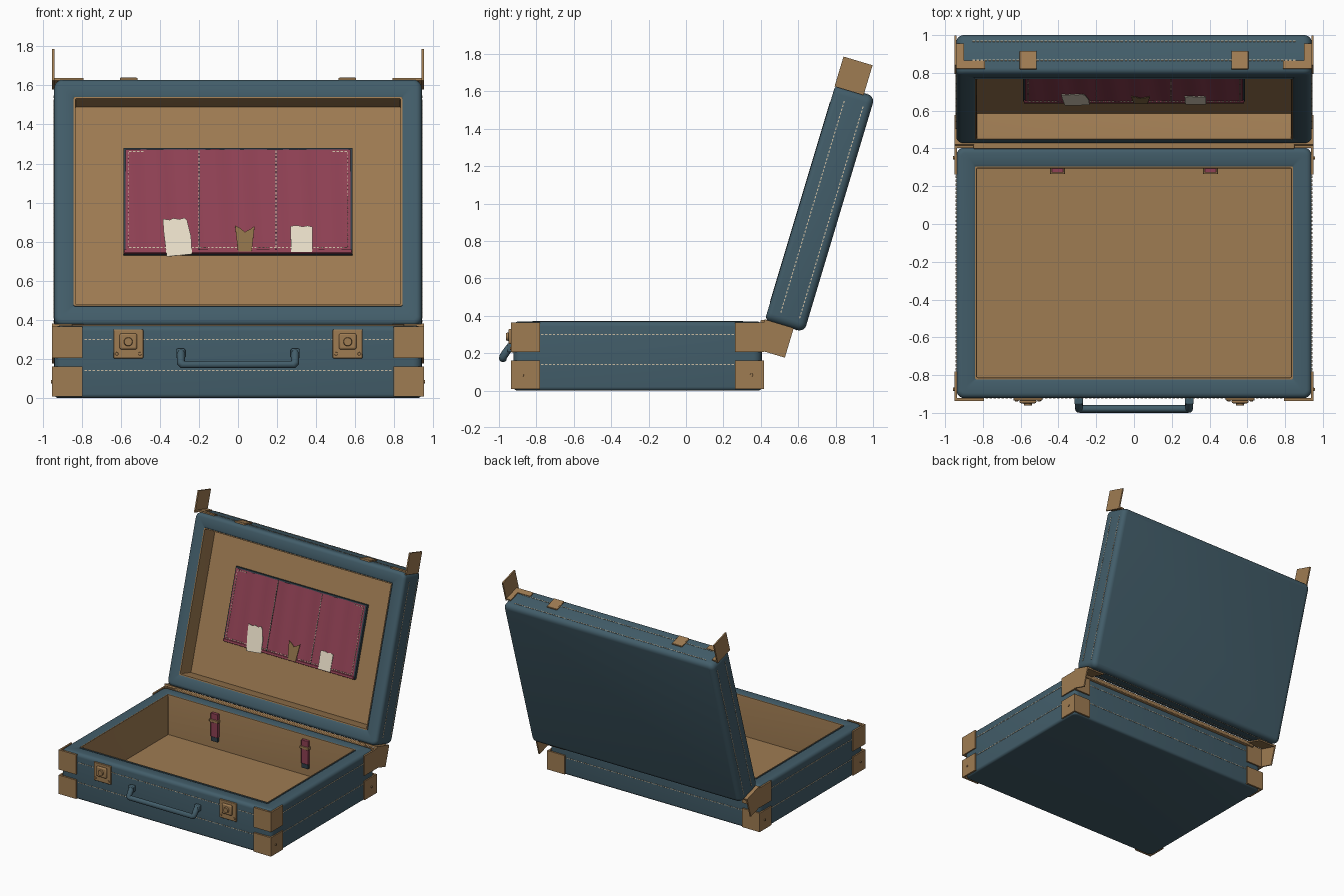
import bpy, bmesh, math
from mathutils import Matrix, Vector

if "Cube" in bpy.data.objects:
    bpy.data.objects.remove(bpy.data.objects["Cube"])


def material(name, r, g, b):
    m = bpy.data.materials.new(name)
    m.diffuse_color = (r, g, b, 1)
    m.use_nodes = True
    m.node_tree.nodes["Principled BSDF"].inputs["Base Color"].default_value = m.diffuse_color
    return m


TEAL = material("teal_leather", 0.055, 0.110, 0.143)
TAN = material("tan_leather", 0.345, 0.200, 0.085)
RED = material("wine_cloth", 0.275, 0.052, 0.088)
CREAM = material("cream_paper", 0.80, 0.72, 0.57)
THREAD = material("thread", 0.58, 0.50, 0.36)
DARK = material("dark_trim", 0.03, 0.05, 0.065)
BROWN = material("brown_ticket", 0.265, 0.16, 0.065)

# Lid frame: local y runs up the lid, local z points out of its open side
T = math.radians(16.7)
s, c = math.sin(T), math.cos(T)
LID = Matrix(((1, 0, 0, 0), (0, s, -c, 0.632), (0, c, s, 0.312), (0, 0, 0, 1)))
BASE = Matrix.Identity(4)


def finish(name, bm, mats, M=BASE, bevel=0, smooth=True):
    bmesh.ops.recalc_face_normals(bm, faces=bm.faces)
    me = bpy.data.meshes.new(name)
    bm.to_mesh(me)
    bm.free()
    me.transform(M)
    for m in mats:
        me.materials.append(m)
    ob = bpy.data.objects.new(name, me)
    bpy.context.collection.objects.link(ob)
    if bevel:
        b = ob.modifiers.new("bevel", "BEVEL")
        b.width, b.segments = bevel, 2
    if smooth:
        bpy.ops.object.select_all(action='DESELECT')
        ob.select_set(True)
        bpy.context.view_layer.objects.active = ob
        bpy.ops.object.shade_smooth_by_angle(angle=math.radians(35))
    return ob


def boxes(name, items, mat, M=BASE, bevel=0):
    """One mesh of boxes given as (x0, x1, y0, y1, z0, z1)."""
    bm = bmesh.new()
    for x0, x1, y0, y1, z0, z1 in items:
        mid = Matrix.Translation(((x0 + x1) / 2, (y0 + y1) / 2, (z0 + z1) / 2))
        size = Matrix.Diagonal((abs(x1 - x0), abs(y1 - y0), abs(z1 - z0), 1))
        bmesh.ops.create_cube(bm, size=1, matrix=mid @ size)
    return finish(name, bm, [mat], M, bevel, bevel > 0)


def both(items):
    """Add the copies mirrored in x."""
    return items + [(-b, -a, y0, y1, z0, z1) for a, b, y0, y1, z0, z1 in items]


def cylinders(name, items, mat, axis, depth, M=BASE):
    bm = bmesh.new()
    rot = Vector((0, 0, 1)).rotation_difference(Vector(axis)).to_matrix().to_4x4()
    for p, r in items:
        bmesh.ops.create_cone(bm, cap_ends=True, segments=20, radius1=r, radius2=r * 0.85,
                              depth=depth, matrix=Matrix.Translation(p) @ rot)
    return finish(name, bm, [mat], M)


def plate(name, pts, z, mat, M, thick=0.004):
    """Flat cut-out whose upper end leans forward a little."""
    bm = bmesh.new()
    f = bm.faces.new([bm.verts.new((x, y, z)) for x, y in pts])
    r = bmesh.ops.extrude_face_region(bm, geom=[f])
    for v in r["geom"]:
        if isinstance(v, bmesh.types.BMVert):
            v.co.z += thick
    return finish(name, bm, [mat], M, smooth=False)


def shell(name, hx, y0, y1, h, rnd, inset, floor, M):
    """Open tray lofted from rounded rectangles: leather outside, lining inside."""
    prof = []
    for i in range(6):
        a = math.pi / 2 * i / 5
        prof.append((rnd * (1 - math.sin(a)), rnd * (1 - math.cos(a)), 0))
    for i in range(6):
        a = math.pi / 2 * i / 5
        prof.append((0.028 * (1 - math.cos(a)), h - 0.028 * (1 - math.sin(a)), 0))
    prof += [(inset - 0.02, h, 0), (inset - 0.008, h - 0.006, 0), (inset - 0.008, h + 0.002, 1),
             (inset, h + 0.002, 1), (inset + 0.002, h - 0.012, 1),
             (inset + 0.002, floor, 1)]
    bm = bmesh.new()
    rings = []
    for ins, z, _ in prof:
        r = max(0.045 - ins, 0.006)
        ring = []
        for k, (sx, sy) in enumerate(((1, 1), (-1, 1), (-1, -1), (1, -1))):
            cx = sx * (hx - ins - r)
            cy = (y1 - ins - r) if sy > 0 else (y0 + ins + r)
            for j in range(6):
                a = math.pi / 2 * (k + j / 5)
                ring.append(bm.verts.new((cx + r * math.cos(a), cy + r * math.sin(a), z)))
        rings.append(ring)
    bm.faces.new(rings[0])
    bm.faces.new(rings[-1]).material_index = 1
    for i in range(len(rings) - 1):
        n = len(rings[i])
        for j in range(n):
            f = bm.faces.new((rings[i][j], rings[i][(j + 1) % n],
                              rings[i + 1][(j + 1) % n], rings[i + 1][j]))
            f.material_index = prof[i + 1][2] and prof[i][2]
    return finish(name, bm, [TEAL, TAN], M)


def stitches(name, runs, M=BASE, pitch=0.021, w=0.003):
    """Rows of small dashes between point pairs."""
    out = []
    for a, b in runs:
        a, b = Vector(a), Vector(b)
        n = int((b - a).length / pitch)
        d = (b - a).normalized()
        e = [w + 0.0035 * abs(t) for t in d]
        for i in range(n):
            p = a + (b - a) * ((i + 0.5) / n)
            out.append((p.x - e[0], p.x + e[0], p.y - e[1], p.y + e[1], p.z - e[2], p.z + e[2]))
    return boxes(name, out, THREAD, M)


# Trays
shell("base_tray", 0.941, -0.922, 0.405, 0.37, 0.02, 0.108, 0.05, BASE)
shell("lid_tray", 0.941, 0.0, 1.316, 0.22, 0.038, 0.108, 0.082, LID)
boxes("hinge_strip", [(-0.85, 0.85, 0.398, 0.432, 0.345, 0.377)], TAN, bevel=0.005)

# Stitch rows
base_runs = []
for z in (0.14, 0.30):
    base_runs += [((-0.79, y, z), (0.79, y, z)) for y in (-0.922, 0.405)]
    base_runs += [((x, -0.78, z), (x, 0.26, z)) for x in (-0.941, 0.941)]
stitches("base_stitching", base_runs)
lid_runs = []
for z in (0.045, 0.15):
    lid_runs += [((-0.86, y, z), (0.86, y, z)) for y in (0.0, 1.316)]
    lid_runs += [((x, 0.06, z), (x, 1.25, z)) for x in (-0.941, 0.941)]
stitches("lid_stitching", lid_runs, LID)

# Corner guards on the base, in two tiers
guards = []
for z0, z1 in ((0.008, 0.16), (0.205, 0.365)):
    guards += [(0.938, 0.951, -0.936, -0.78, z0, z1), (0.795, 0.951, -0.936, -0.92, z0, z1),
               (0.938, 0.951, 0.262, 0.417, z0, z1), (0.795, 0.951, 0.403, 0.417, z0, z1)]
boxes("base_corner_guards", both(guards), TAN)
cylinders("corner_rivets", [((x, y, 0.083), 0.009) for x in (-0.951, 0.951)
                            for y in (-0.875, 0.35)], TAN, (1, 0, 0), 0.012)

# Corner guards on the lid, with tabs past its ends
boxes("lid_corner_guards", both([
    (0.940, 0.951, 1.305, 1.472, 0.06, 0.222), (0.79, 0.948, 1.312, 1.324, 0.152, 0.198),
    (0.90, 0.948, 1.312, 1.324, 0.06, 0.198),
    (0.940, 0.951, -0.16, 0.005, 0.06, 0.222),
    (0.79, 0.948, -0.01, 0.004, 0.06, 0.222)]), TAN, LID)

# Latches
boxes("latch_plates", both([(0.485, 0.638, -0.935, -0.918, 0.203, 0.35)]), TAN, bevel=0.004)
boxes("latch_blocks", both([(0.517, 0.606, -0.950, -0.93, 0.248, 0.33)]), TAN, bevel=0.009)
cylinders("latch_buttons", [((x, -0.952, 0.288), 0.024) for x in (-0.5615, 0.5615)],
          TAN, (0, -1, 0), 0.02)
cylinders("latch_rivets", [((m * x, -0.936, 0.226), 0.009) for m in (-1, 1)
                           for x in (0.502, 0.621)], TAN, (0, -1, 0), 0.01)
boxes("lid_catches", both([(0.515, 0.605, 1.310, 1.327, 0.10, 0.20)]), TAN, LID, 0.004)

# Handle swept along a bent path
cu = bpy.data.curves.new("handle", 'CURVE')
cu.dimensions, cu.bevel_depth, cu.bevel_resolution = '3D', 0.021, 4
cu.use_fill_caps = True
half = [(-0.292, -0.94, 0.234), (-0.292, -0.962, 0.205), (-0.292, -0.978, 0.18), (-0.284, -0.979, 0.171)]
path = half + [(-x, y, z) for x, y, z in reversed(half)]
sp = cu.splines.new('POLY')
sp.points.add(len(path) - 1)
for p, q in zip(sp.points, path):
    p.co = (*q, 1)
cu.materials.append(TEAL)
hob = bpy.data.objects.new("handle", cu)
bpy.context.collection.objects.link(hob)
bpy.ops.object.select_all(action='DESELECT')
hob.select_set(True)
bpy.context.view_layer.objects.active = hob
bpy.ops.object.convert(target='MESH')
bpy.ops.object.shade_smooth_by_angle(angle=math.radians(50))
boxes("handle_mounts", both([(0.27, 0.316, -0.955, -0.918, 0.205, 0.252)]), TEAL, bevel=0.006)

# Straps on the inner back wall of the base
boxes("inner_straps", both([(0.374, 0.436, 0.272, 0.297, 0.15, 0.34)]), RED, bevel=0.003)
boxes("strap_tips", both([(0.376, 0.434, 0.273, 0.297, 0.115, 0.15)]), DARK)
boxes("strap_buckles", both([(0.366, 0.444, 0.264, 0.297, 0.27, 0.292)]), TAN, bevel=0.003)

# Pocket panel in the lid: dark border, gently rippled cloth, hem, seams
boxes("pocket_border", [(-0.587, 0.587, 0.411, 0.978, 0.075, 0.105)], DARK, LID)
bm = bmesh.new()
bmesh.ops.create_grid(bm, x_segments=90, y_segments=6, size=1)
for v in bm.verts:
    x, y = v.co.x * 0.577, 0.692 + v.co.y * 0.277
    v.co = (x, y, 0.112 + 0.004 * math.sin(x * 30 + y * 2) * math.sin(x * 13))
finish("pocket_cloth", bm, [RED], LID)
boxes("pocket_hem", [(-0.583, 0.583, 0.413, 0.434, 0.08, 0.119)], RED, LID, 0.004)
boxes("pocket_seams", [(x - 0.002, x + 0.002, 0.435, 0.965, 0.10, 0.1145) for x in (-0.2, 0.195)],
      DARK, LID)
ring = [(-0.562, 0.443), (0.562, 0.443), (0.562, 0.957), (-0.562, 0.957)]
runs = [((*ring[i], 0.115), (*ring[(i + 1) % 4], 0.115)) for i in (0, 1, 3)]
runs += [((x, 0.44, 0.115), (x, 0.965, 0.115)) for x in (-0.2, 0.195)]
runs += [((m * 0.562, 0.957, 0.115), (m * 0.48, 0.957, 0.115)) for m in (-1, 1)]
stitches("pocket_stitching", runs, LID, 0.02, 0.0024)

# Torn papers and a notched ticket
plate("large_paper", [(-0.365, 0.393), (-0.235, 0.406), (-0.24, 0.50), (-0.26, 0.585), (-0.275, 0.600),
                      (-0.30, 0.592), (-0.33, 0.598), (-0.35, 0.589), (-0.385, 0.594), (-0.38, 0.52)],
      0.12, CREAM, LID)
plate("small_paper", [(0.272, 0.418), (0.38, 0.418), (0.382, 0.551), (0.355, 0.558), (0.33, 0.552),
                      (0.305, 0.560), (0.268, 0.556)], 0.12, CREAM, LID)
plate("ticket", [(0.0, 0.421), (0.07, 0.421), (0.085, 0.556), (0.065, 0.541), (0.035, 0.524),
                 (0.01, 0.546), (-0.015, 0.558)], 0.12, BROWN, LID)
